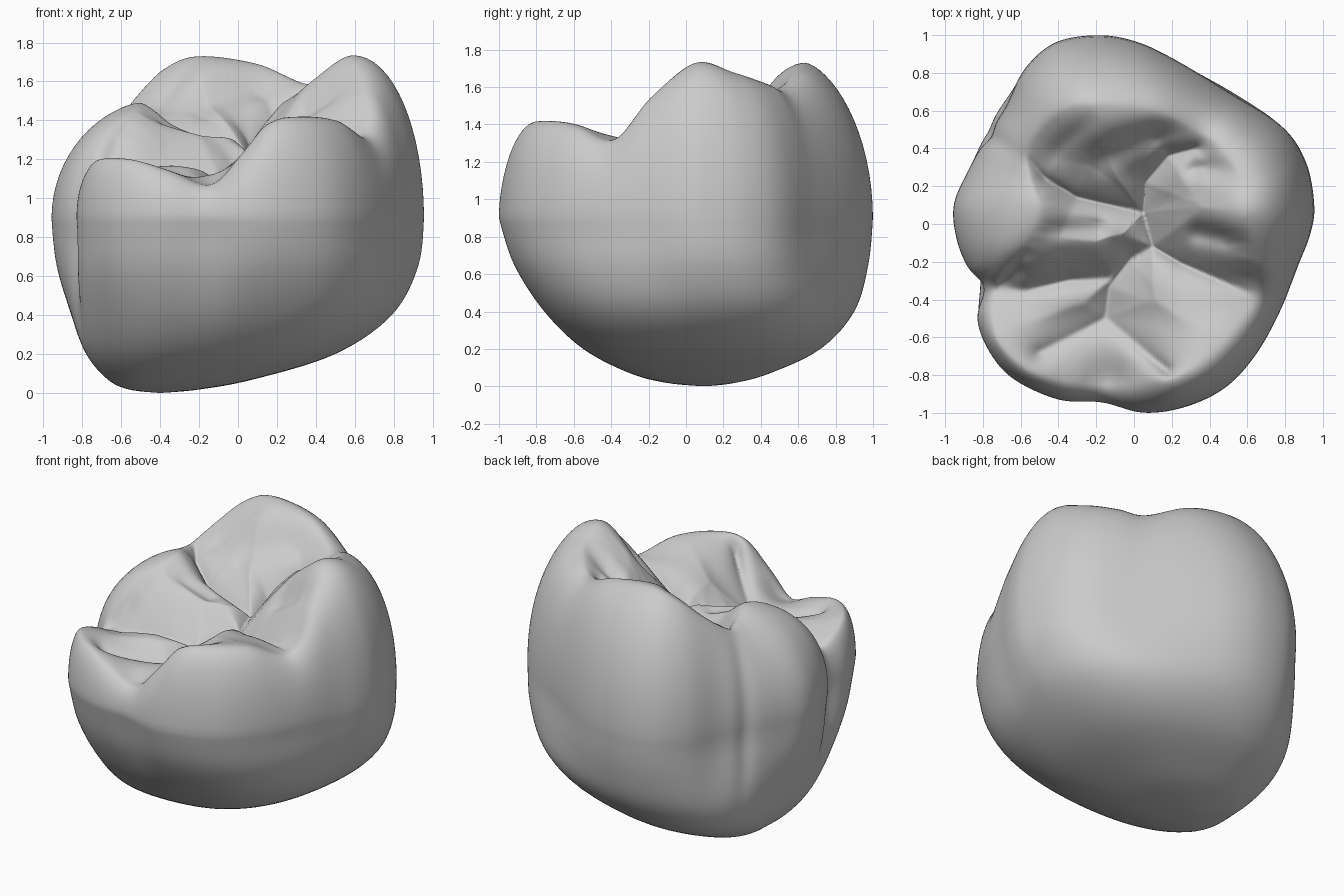
import bpy, math
from mathutils import Vector

if "Cube" in bpy.data.objects:
    bpy.data.objects.remove(bpy.data.objects["Cube"])

N = 288          # angular divisions
INNER = 56       # rings on the chewing surface
WALL = 16        # rings from the widest line to the cusp crest
Z_WIDE = 0.9

# Widest outline seen from above
OUTLINE = [(.955, .1), (.91, .33), (.78, .52), (.5, .7), (.2, .88), (0, .97), (-.2, 1), (-.42, .96),
           (-.58, .82), (-.68, .62), (-.77, .48), (-.88, .28), (-.955, .1), (-.94, -.08), (-.88, -.23),
           (-.795, -.335), (-.83, -.5), (-.77, -.67), (-.64, -.82), (-.4, -.93), (-.17, -.945),
           (.05, -1), (.27, -.97), (.48, -.87), (.64, -.7), (.77, -.47), (.87, -.22), (.935, -.05)]
# Crest line through the five cusps and the notches between them
CREST = [(.6, .05, 1.73), (.57, .25, 1.68), (.46, .42, 1.62), (.34, .5, 1.59), (.1, .61, 1.69), (-.2, .64, 1.73),
         (-.37, .61, 1.67), (-.5, .5, 1.54), (-.57, .36, 1.44), (-.55, .24, 1.45), (-.51, .08, 1.49),
         (-.57, -.1, 1.42), (-.67, -.24, 1.25), (-.73, -.335, 1.09), (-.75, -.45, 1.14), (-.71, -.62, 1.2),
         (-.55, -.77, 1.2), (-.35, -.83, 1.14), (-.14, -.85, 1.07), (.02, -.84, 1.23), (.16, -.82, 1.39),
         (.32, -.76, 1.42), (.5, -.6, 1.4), (.64, -.38, 1.32), (.64, -.18, 1.55)]
# Fissures on the chewing surface
FISSURES = [
    [(-.57, .36, 1.44), (-.47, .24, 1.34), (-.3, .14, 1.26), (.05, .06, 1.21)],
    [(.05, .06, 1.21), (.06, .22, 1.26), (.18, .36, 1.38), (.33, .4, 1.48)],
    [(.05, .06, 1.21), (.1, -.12, 1.19), (-.02, -.19, 1.14), (-.13, -.33, 1.09), (-.15, -.5, 1.05)],
    [(.1, -.12, 1.19), (.25, -.21, 1.22), (.64, -.38, 1.32)],
    [(-.73, -.335, 1.09), (-.58, -.355, 1.09), (-.35, -.3, 1.1), (-.13, -.29, 1.1)],
    [(-.15, -.5, 1.05), (.18, -.78, 1.24)],
    [(-.15, -.5, 1.05), (-.5, -.68, 1.1)],
]
# Shallow dents on the cusp slopes: start, end, depth, width
DENTS = [((-.15, .36), (.2, .52), .05, .08), ((.33, .3), (.5, .3), .05, .06),
         ((.35, -.05), (.58, -.1), .06, .06), ((-.45, -.03), (-.2, -.02), .04, .06),
         ((-.4, .4), (-.25, .55), .02, .06)]
# Lower wall sections: z, x min, x max, y min, y max
LEVELS = [(0, -.4, -.4, .1, .1), (.018, -.56, -.2, -.1, .26), (.07, -.67, .08, -.3, .45),
          (.2, -.78, .5, -.55, .72), (.4, -.86, .79, -.76, .9), (.65, -.93, .925, -.92, .975),
          (Z_WIDE, -.955, .955, -1, 1)]


def catmull(a, b, c, d, t):
    return .5 * (2*b + (c - a)*t + (2*a - 5*b + 4*c - d)*t*t + (3*b - a - 3*c + d)*t**3)


def resample(points):
    """Closed smooth curve resampled at N even angles: radius and height."""
    pts = [Vector((p[0], p[1], p[2] if len(p) > 2 else 0)) for p in points]
    n = len(pts)
    dense = []
    for i in range(n):
        q = [pts[(i + k - 1) % n] for k in range(4)]
        for j in range(30):
            v = catmull(*q, j / 30)
            dense.append((math.atan2(v.y, v.x) % math.tau, v.xy.length, v.z))
    dense.sort()
    first, last = dense[0], dense[-1]
    dense = [(last[0] - math.tau,) + last[1:]] + dense + [(first[0] + math.tau,) + first[1:]]
    out, k = [], 0
    for i in range(N):
        a = math.tau * i / N
        while dense[k + 1][0] < a:
            k += 1
        p, q = dense[k], dense[k + 1]
        t = (a - p[0]) / max(q[0] - p[0], 1e-9)
        out.append((p[1] + (q[1] - p[1])*t, p[2] + (q[2] - p[2])*t))
    return out


def seg(px, py, a, b):
    """Distance to a segment and position along it."""
    dx, dy = b[0] - a[0], b[1] - a[1]
    t = ((px - a[0])*dx + (py - a[1])*dy) / (dx*dx + dy*dy)
    t = min(1, max(0, t))
    return math.hypot(px - a[0] - dx*t, py - a[1] - dy*t), t


SEGS = [(f[i], f[i + 1]) for f in FISSURES for i in range(len(f) - 1)]


def surface(x, y, z_edge, u, rc):
    """Height of the chewing surface between fissures and crest."""
    near, ws, zs = 9, 0, 0
    for a, b in SEGS:
        d, t = seg(x, y, a, b)
        w = 1 / (d + .004)**4
        ws += w
        zs += w * (a[2] + (b[2] - a[2])*t)
        near = min(near, d)
    zg = zs / ws
    # crest height and distance, from all nearby crest points
    d_crest, ws, zs = rc * (1 - u), 0, 0
    for cx, cy, cz in crest_pts:
        d = math.hypot(x - cx, y - cy)
        w = 1 / (d + .03)**4
        ws += w
        zs += w * cz
        d_crest = min(d_crest, d)
    m = u**8
    z_crest = z_edge * m + zs / ws * (1 - m)
    t = near / (near + d_crest + 1e-6)
    z = zg + (z_crest - zg) * math.sin(t * math.pi / 2)**.85
    for a, b, depth, width in DENTS:
        z -= depth * math.exp(-(seg(x, y, a, b)[0] / width)**2) * min(1, near / .1) * min(1, d_crest / .15)
    return z


outline = [r for r, _ in resample(OUTLINE)]
crest = resample(CREST)
dirs = [(math.cos(math.tau*i/N), math.sin(math.tau*i/N)) for i in range(N)]
crest_pts = [(dirs[k][0]*crest[k][0], dirs[k][1]*crest[k][0], crest[k][1]) for k in range(0, N, 4)]

# Softer, slightly squarer outline for the base, stretched back to a unit box
W = N // 12
soft = [sum(outline[(i + k) % N] for k in range(-W, W + 1)) / (2*W + 1) for i in range(N)]
soft = [r * (1 + .06 * (2*c*s)**2) for r, (c, s) in zip(soft, dirs)]
sx = [soft[k]*dirs[k][0] for k in range(N)]
sy = [soft[k]*dirs[k][1] for k in range(N)]
soft_xy = [(2*(x - min(sx))/(max(sx) - min(sx)) - 1, 2*(y - min(sy))/(max(sy) - min(sy)) - 1)
           for x, y in zip(sx, sy)]

# Groove down the left wall between the back and left cusps
for k in range(N):
    off = math.tau*k/N - math.atan2(.47, -.77)
    outline[k] -= .022 * math.exp(-(off / .06)**2)
rings = []

# Rounded base and lower wall
STEPS = 7
for i in range(len(LEVELS) - 1):
    q = [LEVELS[min(max(i + k - 1, 0), len(LEVELS) - 1)] for k in range(4)]
    for j in range(STEPS):
        if i == 0 and j == 0:
            continue
        z, x0, x1, y0, y1 = [catmull(*[s[c] for s in q], j / STEPS) for c in range(5)]
        f = min(1, max(0, (z - .2) / .65))
        f = f*f*(3 - 2*f)
        ring = []
        for k, (c, s) in enumerate(dirs):
            ux = soft_xy[k][0]*(1 - f) + c*outline[k]/.955*f
            uy = soft_xy[k][1]*(1 - f) + s*outline[k]*f
            ring.append(((x0 + x1)/2 + ux*(x1 - x0)/2, (y0 + y1)/2 + uy*(y1 - y0)/2, max(z, 0)))
        rings.append(ring)

# Upper wall curving in to the crest, leaner at the back left
for j in range(WALL + 1):
    a = math.pi / 2 * j / WALL
    ring = []
    for k, (c, s) in enumerate(dirs):
        rc, zc = crest[k]
        lean = 1 + .4 * max(0, (s - c) / math.sqrt(2))**2
        r = rc + (outline[k] - rc) * max(0, math.cos(a))**lean
        ring.append((c*r, s*r, Z_WIDE + (zc - Z_WIDE) * math.sin(a)))
    rings.append(ring)

# Chewing surface
for j in range(1, INNER):
    u = 1 - j / INNER
    ring = []
    for k, (c, s) in enumerate(dirs):
        rc, zc = crest[k]
        ring.append((c*rc*u, s*rc*u, surface(c*rc*u, s*rc*u, zc, u, rc)))
    rings.append(ring)

verts = [v for ring in rings for v in ring]
faces = [(r*N + k, r*N + (k + 1) % N, (r + 1)*N + (k + 1) % N, (r + 1)*N + k)
         for r in range(len(rings) - 1) for k in range(N)]
base, top = len(verts), len(verts) + 1
verts += [(-.4, .1, 0), (0, 0, sum(v[2] for v in rings[-1]) / N)]
end = (len(rings) - 1) * N
faces += [(base, (k + 1) % N, k) for k in range(N)]
faces += [(end + k, end + (k + 1) % N, top) for k in range(N)]

mesh = bpy.data.meshes.new("molar_crown")
mesh.from_pydata(verts, [], faces)
mesh.update()
crown = bpy.data.objects.new("molar_crown", mesh)
bpy.context.collection.objects.link(crown)
for p in mesh.polygons:
    p.use_smooth = True

# Soften the ridges slightly
smooth = crown.modifiers.new("soften", 'SMOOTH')
smooth.factor = .5
smooth.iterations = 3
